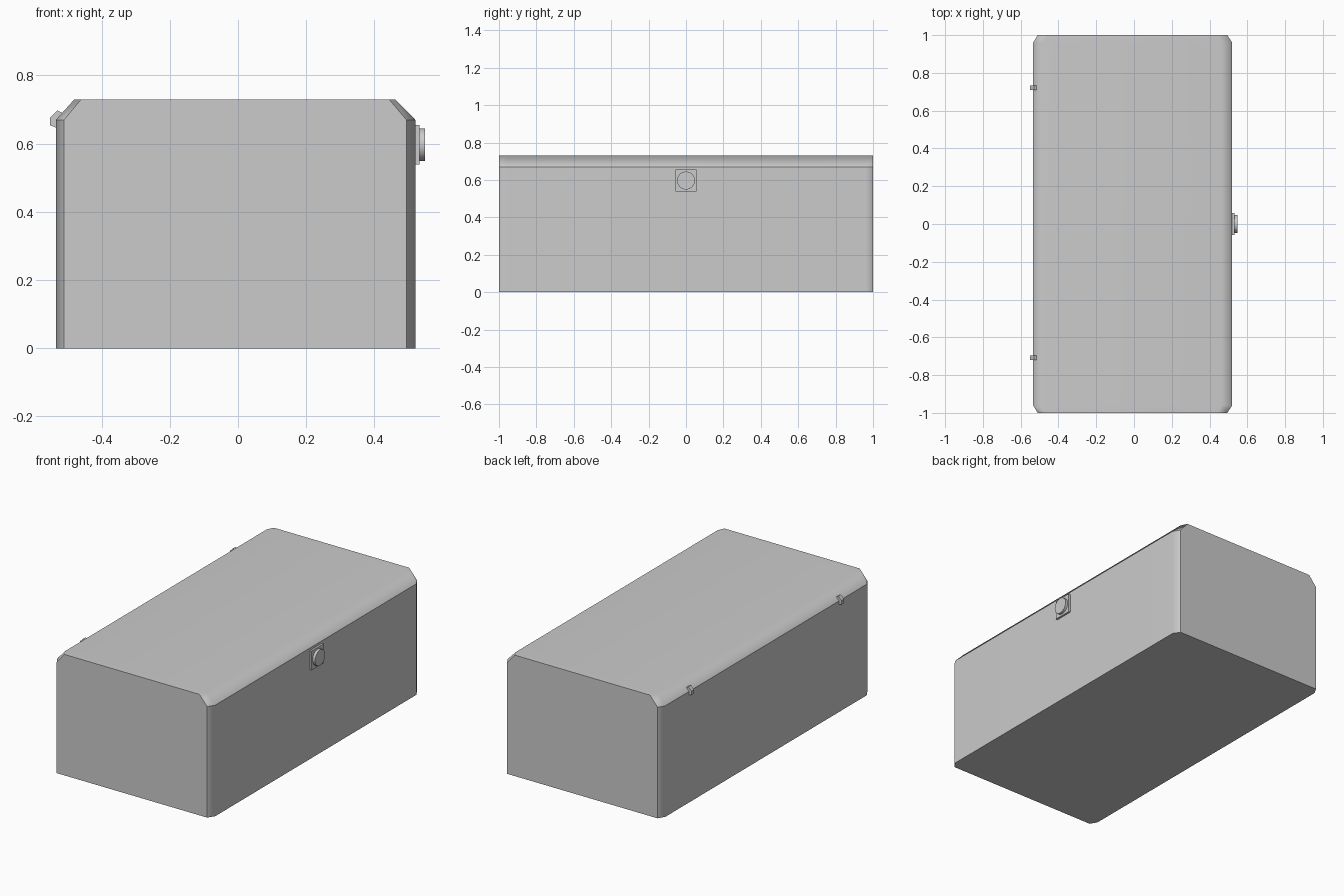
import bpy, bmesh, math
from mathutils import Matrix

if "Cube" in bpy.data.objects:
    bpy.data.objects.remove(bpy.data.objects["Cube"])


def make_object(name, bm):
    bmesh.ops.recalc_face_normals(bm, faces=bm.faces)
    mesh = bpy.data.meshes.new(name)
    bm.to_mesh(mesh)
    bm.free()
    obj = bpy.data.objects.new(name, mesh)
    bpy.context.collection.objects.link(obj)
    return obj


def loft(bm, sections):
    """Skin (y, xz-profile) sections along y and cap both ends."""
    rings = [[bm.verts.new((x, y, z)) for x, z in prof] for y, prof in sections]
    for a, b in zip(rings, rings[1:]):
        n = len(a)
        for i in range(n):
            j = (i + 1) % n
            bm.faces.new((a[i], a[j], b[j], b[i]))
    bm.faces.new(rings[0])
    bm.faces.new(rings[-1])


# Chest body: chamfered profile, narrowed slightly at both ends
def body_profile(left, right, top_left, top_right):
    return [(left, 0), (right, 0), (right, 0.67), (top_right, 0.73),
            (top_left, 0.73), (left, 0.67)]


full = body_profile(-0.534, 0.52, -0.48, 0.461)
end = body_profile(-0.51, 0.494, -0.46, 0.443)
bm = bmesh.new()
loft(bm, [(-1, end), (-0.96, full), (0.96, full), (1, end)])
bm.normal_update()
for f in bm.faces:
    f.smooth = True
for e in bm.edges:
    seam = all(abs(v.co.z - 0.67) < 1e-4 for v in e.verts)
    rim = all(abs(v.co.y) > 0.99 for v in e.verts)
    base = all(v.co.z < 1e-4 for v in e.verts)
    e.smooth = not (seam or rim or base)
body = make_object("chest_body", bm)
wn = body.modifiers.new("weighted_normals", 'WEIGHTED_NORMAL')
wn.keep_sharp = True

# Lock plate on the right side
bm = bmesh.new()
bmesh.ops.create_cube(bm, size=1, matrix=Matrix.Translation((0.522, 0, 0.597))
                      @ Matrix.Diagonal((0.02, 0.114, 0.116, 1)))
make_object("lock_plate", bm)

# Round lock knob
bm = bmesh.new()
bmesh.ops.create_cone(bm, cap_ends=True, segments=24, radius1=0.048,
                      radius2=0.048, depth=0.026,
                      matrix=Matrix.Translation((0.535, 0, 0.597))
                      @ Matrix.Rotation(math.pi / 2, 4, 'Y'))
knob = make_object("lock_knob", bm)
bpy.context.view_layer.objects.active = knob
knob.select_set(True)
bpy.ops.object.shade_smooth_by_angle(angle=math.radians(30))

# Small bent hinges on the left side
hinge = [(-0.551, 0.654), (-0.551, 0.677), (-0.53, 0.698), (-0.515, 0.69),
         (-0.525, 0.67), (-0.533, 0.647)]
for label, y in (("front", -0.708), ("back", 0.722)):
    bm = bmesh.new()
    loft(bm, [(y - 0.012, hinge), (y + 0.012, hinge)])
    make_object("hinge_" + label, bm)
